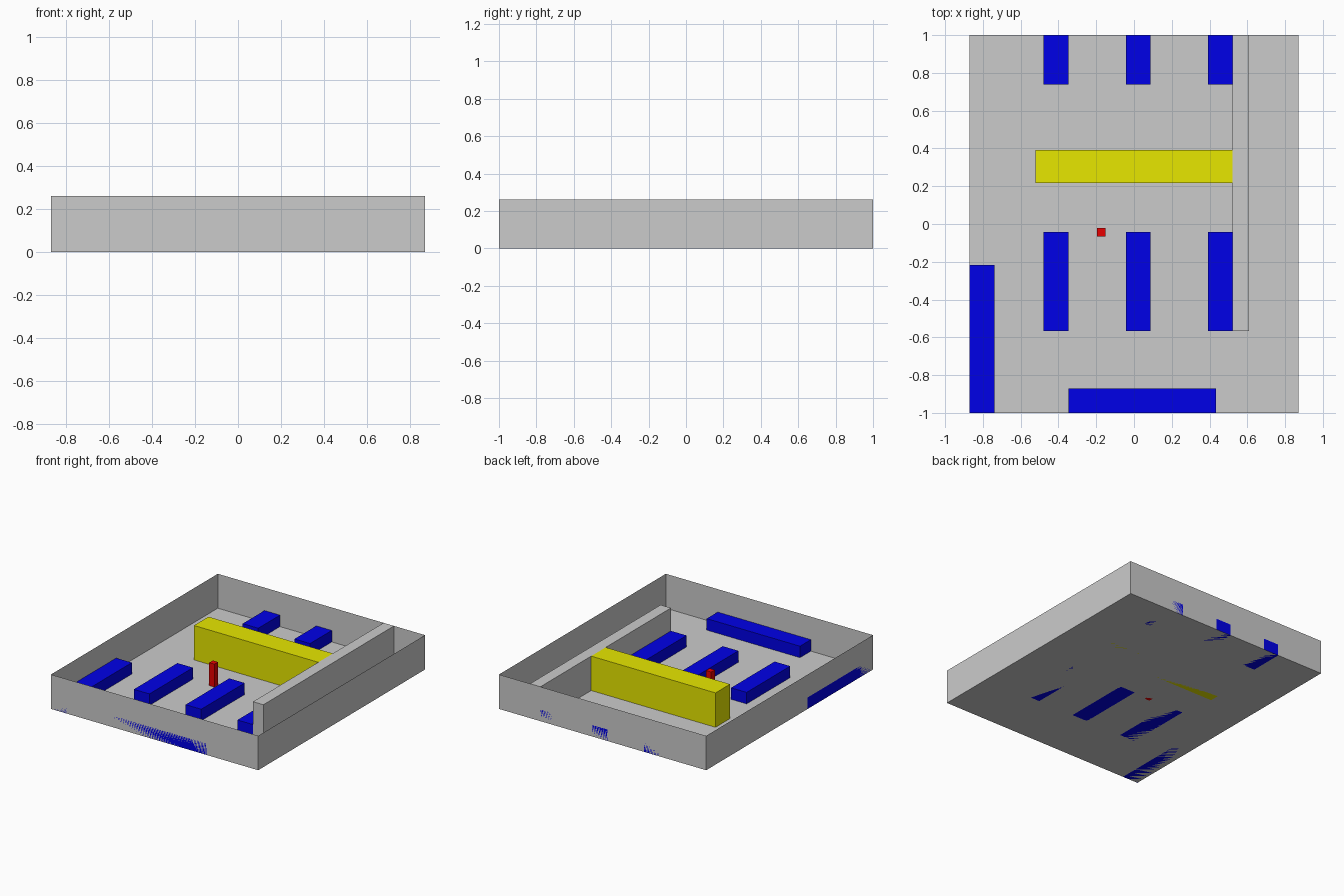
import bpy, bmesh

if "Cube" in bpy.data.objects:
    bpy.data.objects.remove(bpy.data.objects["Cube"])

U = 2 / 23  # floor-plan module: the room is 20 x 23 modules


def material(name, rgb):
    m = bpy.data.materials.new(name)
    m.diffuse_color = (*rgb, 1)
    m.use_nodes = True
    m.node_tree.nodes["Principled BSDF"].inputs["Base Color"].default_value = m.diffuse_color
    return m


def block(name, x0, x1, y0, y1, h, mat=None, open_top=False):
    """Box standing on the floor, extents given in modules."""
    bm = bmesh.new()
    bmesh.ops.create_cube(bm, size=1)
    for v in bm.verts:
        v.co = ((x1 if v.co.x > 0 else x0) * U,
                (y1 if v.co.y > 0 else y0) * U,
                (h if v.co.z > 0 else 0) * U)
    if open_top:
        bm.normal_update()
        top = [f for f in bm.faces if f.normal.z > 0.5]
        bmesh.ops.delete(bm, geom=top, context='FACES_ONLY')
    me = bpy.data.meshes.new(name)
    bm.to_mesh(me)
    bm.free()
    ob = bpy.data.objects.new(name, me)
    bpy.context.collection.objects.link(ob)
    if mat:
        me.materials.append(mat)
    return ob


blue = material("blue", (0.0, 0.0, 0.8))
yellow = material("yellow", (0.8, 0.8, 0.0))
red = material("red", (0.8, 0.0, 0.0))

# Room shell: floor and four thin outer walls
block("room_shell", -10, 10, -11.5, 11.5, 3, open_top=True)

# Partition along the right-hand corridor
block("partition_wall", 6, 7, -6.5, 11.5, 3)

# Tall divider across the room
block("tall_divider", -6, 6, 2.5, 4.5, 3, yellow)

# Three columns of low benches: long ones mid-room, short ones at the back
for i, x in enumerate((-5.5, -0.5, 4.5)):
    block(f"long_bench_{i + 1}", x, x + 1.5, -6.5, -0.5, 1, blue)
    block(f"short_bench_{i + 1}", x, x + 1.5, 8.5, 11.5, 1, blue)

# Benches against the left and front walls
block("left_wall_bench", -10, -8.5, -11.5, -2.5, 1, blue)
block("front_wall_bench", -4, 5, -11.5, -10, 1, blue)

# Small marker post
block("marker_post", -2.25, -1.75, -0.75, -0.25, 2, red)
